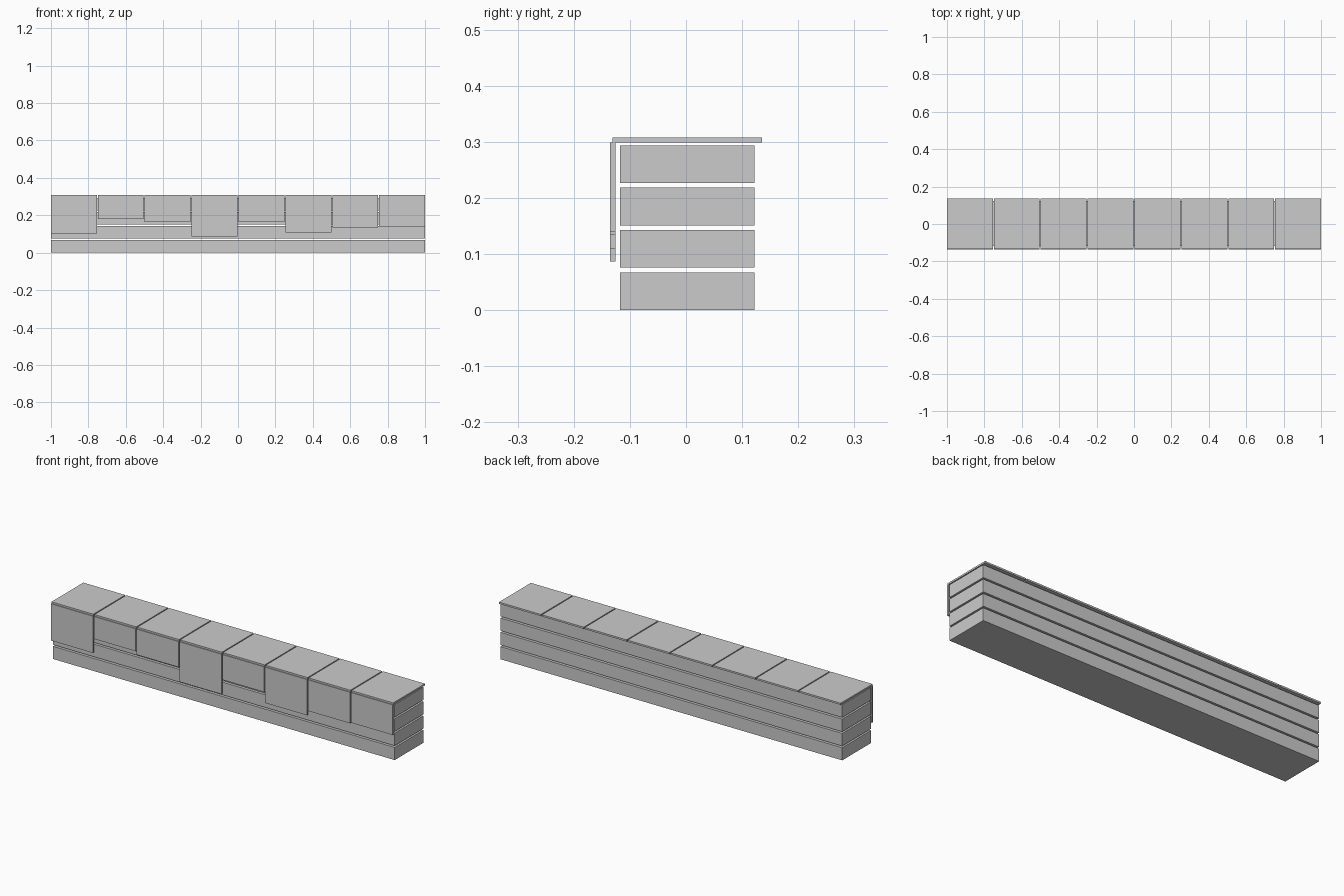
import bpy

if "Cube" in bpy.data.objects:
    bpy.data.objects.remove(bpy.data.objects["Cube"])

grey = bpy.data.materials.new("plain grey")
grey.diffuse_color = (0.6, 0.6, 0.6, 1)
grey.use_nodes = True
grey.node_tree.nodes["Principled BSDF"].inputs["Base Color"].default_value = grey.diffuse_color


def box(name, x, y, z):
    """Box from (min, max) ranges on each axis."""
    bpy.ops.mesh.primitive_cube_add(size=1, location=[sum(r) / 2 for r in (x, y, z)])
    ob = bpy.context.object
    ob.name = name
    ob.scale = [r[1] - r[0] for r in (x, y, z)]
    bpy.ops.object.transform_apply(location=False, rotation=False, scale=True)
    ob.data.materials.append(grey)


# Four stacked beams with narrow gaps
for i in range(4):
    z = i * 0.0756
    box(f"beam_{i + 1}", (-1, 1), (-0.118, 0.122), (z, z + 0.067))

# Row of top tiles, each with a front panel of a different length
width = 0.245
pitch = (2 - width) / 7
bottoms = [0.104, 0.18, 0.163, 0.087, 0.165, 0.109, 0.134, 0.139]
for i, bottom in enumerate(bottoms):
    x = (-1 + i * pitch, -1 + i * pitch + width)
    box(f"top_tile_{i + 1}", x, (-0.131, 0.135), (0.2985, 0.3075))
    box(f"front_panel_{i + 1}", x, (-0.135, -0.126), (bottom, 0.2985))
